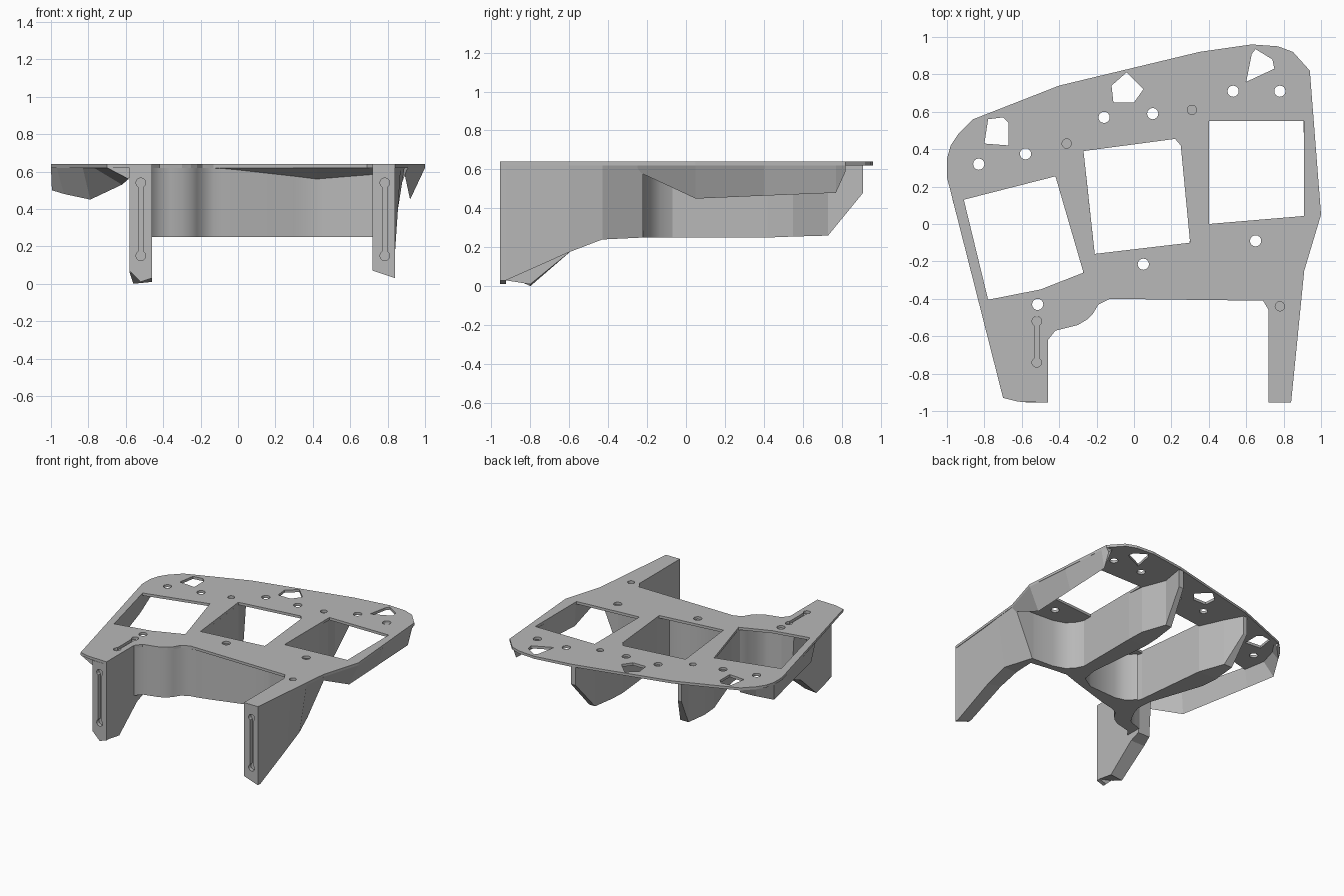
import bpy, bmesh, math
from mathutils import Matrix

cube = bpy.data.objects.get("Cube")
if cube:
    bpy.data.objects.remove(cube, do_unlink=True)

grey = bpy.data.materials.new("plain_grey")
grey.use_nodes = True
grey.diffuse_color = (.48, .48, .48, 1)
grey.node_tree.nodes["Principled BSDF"].inputs["Base Color"].default_value = grey.diffuse_color

TOP, UNDER = .64, .62


def add_object(name, mesh):
    obj = bpy.data.objects.new(name, mesh)
    bpy.context.collection.objects.link(obj)
    mesh.materials.clear()
    mesh.materials.append(grey)
    return obj


def circle(x, y, radius=.03, sides=16):
    return [(x + radius * math.cos(math.tau * i / sides),
             y + radius * math.sin(math.tau * i / sides)) for i in range(sides)]


def keyhole_slot(x, low, high, width=.012, radius=.026):
    """Narrow slot with a round eye at each end."""
    def eye(y, start):
        angles = [math.radians(start + step) for step in range(30, 331, 30)]
        return [(x + radius * math.cos(a), y + radius * math.sin(a)) for a in angles]
    return eye(low, 90) + eye(high, -90)


def panel(name, outline, holes, bottom, top):
    """Flat sheet with cut-outs, from a filled outline."""
    curve = bpy.data.curves.new(name, 'CURVE')
    curve.dimensions = '2D'
    curve.fill_mode = 'BOTH'
    curve.extrude = (top - bottom) / 2
    for points in [outline] + holes:
        spline = curve.splines.new('POLY')
        spline.points.add(len(points) - 1)
        for target, (x, y) in zip(spline.points, points):
            target.co = (x, y, 0, 1)
        spline.use_cyclic_u = True
    temp = bpy.data.objects.new(name + "_outline", curve)
    bpy.context.collection.objects.link(temp)
    graph = bpy.context.evaluated_depsgraph_get()
    mesh = bpy.data.meshes.new_from_object(temp.evaluated_get(graph))
    bpy.data.objects.remove(temp, do_unlink=True)
    mesh.transform(Matrix.Translation((0, 0, (top + bottom) / 2)))
    mesh.shade_flat()
    return add_object(name, mesh)


def loft(name, sections, smooth=False):
    """Closed solid through matching cross-sections."""
    bm = bmesh.new()
    rings = [[bm.verts.new(p) for p in section] for section in sections]
    count = len(rings[0])
    for a, b in zip(rings, rings[1:]):
        for i in range(count):
            j = (i + 1) % count
            bm.faces.new((a[i], a[j], b[j], b[i]))
    bm.faces.new(rings[0])
    bm.faces.new(rings[-1])
    bmesh.ops.recalc_face_normals(bm, faces=bm.faces)
    mesh = bpy.data.meshes.new(name)
    bm.to_mesh(mesh)
    bm.free()
    obj = add_object(name, mesh)
    if smooth:
        bpy.ops.object.select_all(action='DESELECT')
        obj.select_set(True)
        bpy.context.view_layer.objects.active = obj
        bpy.ops.object.shade_smooth_by_angle(angle=math.radians(40))
    return obj


def rib(name, rows):
    """Box beam running along y; rows hold left, right, y and underside."""
    return loft(name, [[(l, y, UNDER), (r, y, UNDER), (r, y, z), (l, y, z)]
                       for l, r, y, z in rows])


def leg(name, inner, rows):
    """Leg with a leaning outer side; rows hold top x, bottom x, y, inner z, outer z."""
    return loft(name, [[(inner, y, UNDER), (top, y, UNDER), (low, y, zo), (inner, y, zi)]
                       for top, low, y, zi, zo in rows])


def skirt(name, rows):
    """Triangular edge strip; rows hold outer, lowest and inner points."""
    return loft(name, [[(*outer, UNDER), low, (*inner, UNDER)]
                       for outer, low, inner in rows])


# Top plate: outline, three windows, back openings, screw holes
outline = [(-1, .35), (-1, .25), (-.7, -.93), (-.62, -.95), (-.46, -.955), (-.46, -.62),
           (-.42, -.57), (-.36, -.555), (-.3, -.54), (-.25, -.51), (-.22, -.48),
           (-.19, -.43), (-.13, -.4), (.69, -.41), (.72, -.46), (.72, -.955),
           (.84, -.955), (.91, -.25), (1, .05), (.94, .82), (.85, .92), (.77, .95),
           (.63, .96), (.35, .92), (-.4, .74), (-.86, .56), (-.94, .48), (-.98, .42)]
windows = [
    [(-.91, .13), (-.42, .255), (-.27, -.26), (-.5, -.35), (-.78, -.405)],
    [(-.27, .39), (.22, .455), (.25, .42), (.3, -.1), (-.21, -.16)],
    [(.4, .55), (.91, .55), (.91, .043), (.4, 0)],
]
openings = [
    [(-.8, .43), (-.78, .56), (-.7, .57), (-.67, .54), (-.67, .42)],
    [(-.11, .65), (-.12, .74), (-.04, .81), (.05, .72), (0, .65)],
    [(.6, .76), (.75, .83), (.74, .88), (.65, .935), (.63, .91)],
]
screws = [(-.83, .32), (-.58, .375), (-.16, .57), (.1, .59), (.53, .71), (.78, .71),
          (.65, -.09), (.05, -.215), (-.515, -.43)]
sinks = [(-.36, .43), (.31, .61), (.78, -.44)]
holes = windows + openings + [circle(*s) for s in screws]
holes += [circle(*s, radius=.025) for s in sinks]
holes.append(keyhole_slot(-.52, -.74, -.52))
panel("top_plate", outline, holes, UNDER, TOP)

# Front wall: outer and inner plan points, with rounded pocket corners
wall_plan = [((-.46, -.62), (-.52, -.52)), ((-.42, -.57), (-.42, -.48)),
             ((-.36, -.555), (-.38, -.47)), ((-.3, -.54), (-.35, -.45)),
             ((-.25, -.51), (-.32, -.4)), ((-.22, -.48), (-.29, -.34)),
             ((-.19, -.43), (-.27, -.27)), ((-.13, -.4), (-.19, -.19)),
             ((-.08, -.39), (-.13, -.25)), ((0, -.37), (-.05, -.27)),
             ((.2, -.31), (.18, -.26)), ((.3, -.28), (.28, -.2)),
             ((.42, -.24), (.4, -.07)), ((.46, -.245), (.43, -.13)),
             ((.52, -.25), (.48, -.18)), ((.6, -.26), (.57, -.21)),
             ((.74, -.28), (.74, -.22))]
loft("front_wall", [[(*o, UNDER), (*i, UNDER), (*i, .25), (*o, .25)]
                    for o, i in wall_plan], smooth=True)

# Sloping fill between the plate's front edge and the set-back wall
skirt("front_overhang", [((-.12, -.4), (-.12, -.397, .615), (-.12, -.38)),
                         ((.42, -.405), (.42, -.24, .56), (.42, -.22)),
                         ((.73, -.41), (.73, -.28, .585), (.73, -.25))])

# Ribs between the windows, cut upward and narrowing at the back
rib("left_window_rib", [(-.27, -.17, -.3, .25), (-.28, -.21, -.16, .25),
                        (-.42, -.255, .255, .25), (-.43, -.27, .39, .25),
                        (-.42, -.35, .57, .26), (-.45, -.42, .7, .48)])
rib("right_window_rib", [(.28, .4, -.2, .25), (.3, .4, -.08, .25), (.25, .4, .42, .25),
                         (.25, .39, .55, .255), (.27, .32, .73, .26), (.31, .35, .91, .48)])

# Front legs, each with a slotted face panel
FRONT, PANEL = -.955, .03
BACK = FRONT + PANEL
leg("right_front_leg", .72, [(.84, .84, BACK, .07, .03), (.87, .84, -.6, .2, .175),
                             (.89, .83, -.43, .24, .24), (.91, .75, -.22, .25, .25)])
leg("left_front_leg", -.46, [(-.58, -.58, BACK, .03, .06), (-.58, -.56, -.8, .01, 0),
                             (-.58, -.58, -.58, .19, .19), (-.58, -.56, -.5, .22, .22)])
faces = {
    "right_front_leg_face": ([(.72, UNDER), (.72, .07), (.84, .03), (.84, UNDER)], .785),
    "left_front_leg_face": ([(-.58, UNDER), (-.58, .07), (-.52, .01), (-.46, .03),
                             (-.46, UNDER)], -.52),
}
for name, (shape, centre) in faces.items():
    face = panel(name, shape, [keyhole_slot(centre, .15, .54)], 0, PANEL)
    face.data.transform(Matrix.Translation((0, BACK, 0)) @ Matrix.Rotation(math.pi / 2, 4, 'X'))

# Sloping edge strips under both outer sides
skirt("right_side_skirt", [((.91, -.25), (.89, -.25, .59), (.84, -.22)),
                           ((1, .05), (.92, .05, .45), (.91, .05)),
                           ((.97, .4), (.92, .4, .465), (.91, .4)),
                           ((.944, .77), (.92, .77, .48), (.9, .77)),
                           ((.94, .82), (.92, .82, .59), (.89, .82))])
skirt("left_side_skirt", [((-.86, .56), (-.85, .55, .6), (-.84, .53)),
                          ((-.94, .48), (-.93, .47, .56), (-.9, .44)),
                          ((-1, .35), (-.995, .34, .5), (-.94, .3)),
                          ((-.97, .13), (-.93, .13, .48), (-.91, .13)),
                          ((-.83, -.405), (-.79, -.405, .45), (-.78, -.405)),
                          ((-.77, -.65), (-.62, -.62, .53), (-.57, -.62)),
                          ((-.7, -.93), (-.585, -.93, .56), (-.56, -.93))])
